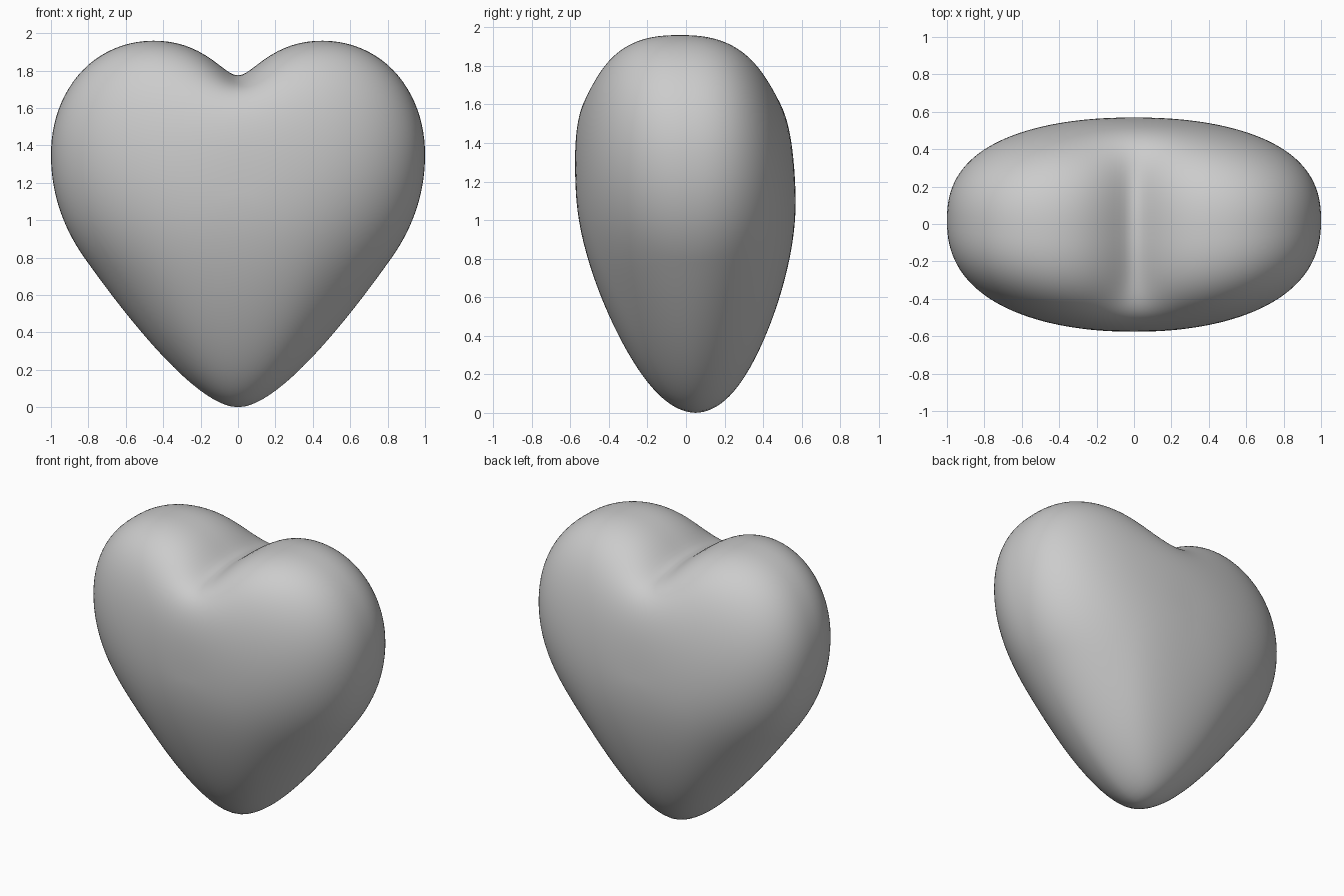
import bpy
import bmesh
import math
from mathutils import Vector
from mathutils.geometry import interpolate_bezier

if "Cube" in bpy.data.objects:
    bpy.data.objects.remove(bpy.data.objects["Cube"], do_unlink=True)

CENTRE_Z = 1.15
HALF_DEPTH = 0.57
AROUND, RINGS = 160, 72

# Half outline of the heart: point, handle, handle, point, ...
OUTLINE = [
    (0, 1.775), (0.07, 1.765), (0.17, 1.96),
    (0.45, 1.96), (0.77, 1.96), (1, 1.7),
    (1, 1.35), (1, 1.12), (0.92, 0.93),
    (0.8, 0.77), (0.6, 0.49), (0.22, 0),
    (0, 0),
]

# Outline as (angle from the top, radius) about the centre
polar = []
for i in range(0, len(OUTLINE) - 1, 3):
    knots = [Vector((x, z, 0)) for x, z in OUTLINE[i:i + 4]]
    for p in interpolate_bezier(*knots, 60):
        polar.append((math.atan2(p.x, p.y - CENTRE_Z), math.hypot(p.x, p.y - CENTRE_Z)))
polar.sort()

# Even lookup table over half a turn
STEPS = 720
table, j = [], 0
for i in range(STEPS + 1):
    a = math.pi * i / STEPS
    while j < len(polar) - 2 and polar[j + 1][0] < a:
        j += 1
    (a0, r0), (a1, r1) = polar[j], polar[j + 1]
    t = min(max((a - a0) / max(a1 - a0, 1e-9), 0), 1)
    table.append(r0 + t * (r1 - r0))


def radius(angle):
    a = abs((angle + math.pi) % math.tau - math.pi) / math.pi * STEPS
    i = min(int(a), STEPS - 1)
    return table[i] + (a - i) * (table[i + 1] - table[i])


def soft_radius(angle, spread):
    """Outline radius, blurred so the cleft fades towards the front and back."""
    total = weight = 0
    for k in range(-8, 9):
        w = math.exp(-(k / 4) ** 2 / 2)
        total += w * radius(angle + spread * k / 4)
        weight += w
    return total / weight


def heart_point(angle, lat):
    c = math.cos(angle)
    power = 2.3 + 0.325 * c - 0.125 * c * c      # fuller top, leaner tip
    s = math.sin(lat) ** (2 / power)
    depth = math.copysign(abs(math.cos(lat)) ** (2 / power), -math.cos(lat))
    r = s * soft_radius(angle, min(0.7, 0.01 + 1.0 * (1 - s)))
    x, z = r * math.sin(angle), CENTRE_Z + r * c
    lean = 0.05 - 0.045 * z + 0.03 * x * x       # slight backward lean of the tip
    return x, HALF_DEPTH * depth + lean, z


# Heart body: rings from the front pole to the back pole
bm = bmesh.new()
rings = []
for i in range(1, RINGS):
    lat = math.pi * i / RINGS
    rings.append([bm.verts.new(heart_point(math.tau * k / AROUND, lat)) for k in range(AROUND)])
lean = 0.05 - 0.045 * CENTRE_Z
front = bm.verts.new((0, lean - HALF_DEPTH, CENTRE_Z))
back = bm.verts.new((0, lean + HALF_DEPTH, CENTRE_Z))
for k in range(AROUND):
    n = (k + 1) % AROUND
    bm.faces.new((front, rings[0][k], rings[0][n]))
    bm.faces.new((back, rings[-1][n], rings[-1][k]))
    for a, b in zip(rings, rings[1:]):
        bm.faces.new((a[k], b[k], b[n], a[n]))
bmesh.ops.recalc_face_normals(bm, faces=bm.faces)
for f in bm.faces:
    f.smooth = True

mesh = bpy.data.meshes.new("heart_body")
bm.to_mesh(mesh)
bm.free()
heart = bpy.data.objects.new("heart_body", mesh)
bpy.context.collection.objects.link(heart)

# Plain grey material
grey = bpy.data.materials.new("light_grey")
grey.use_nodes = True
colour = (0.6, 0.6, 0.6, 1)
grey.diffuse_color = colour
grey.node_tree.nodes["Principled BSDF"].inputs["Base Color"].default_value = colour
mesh.materials.append(grey)
